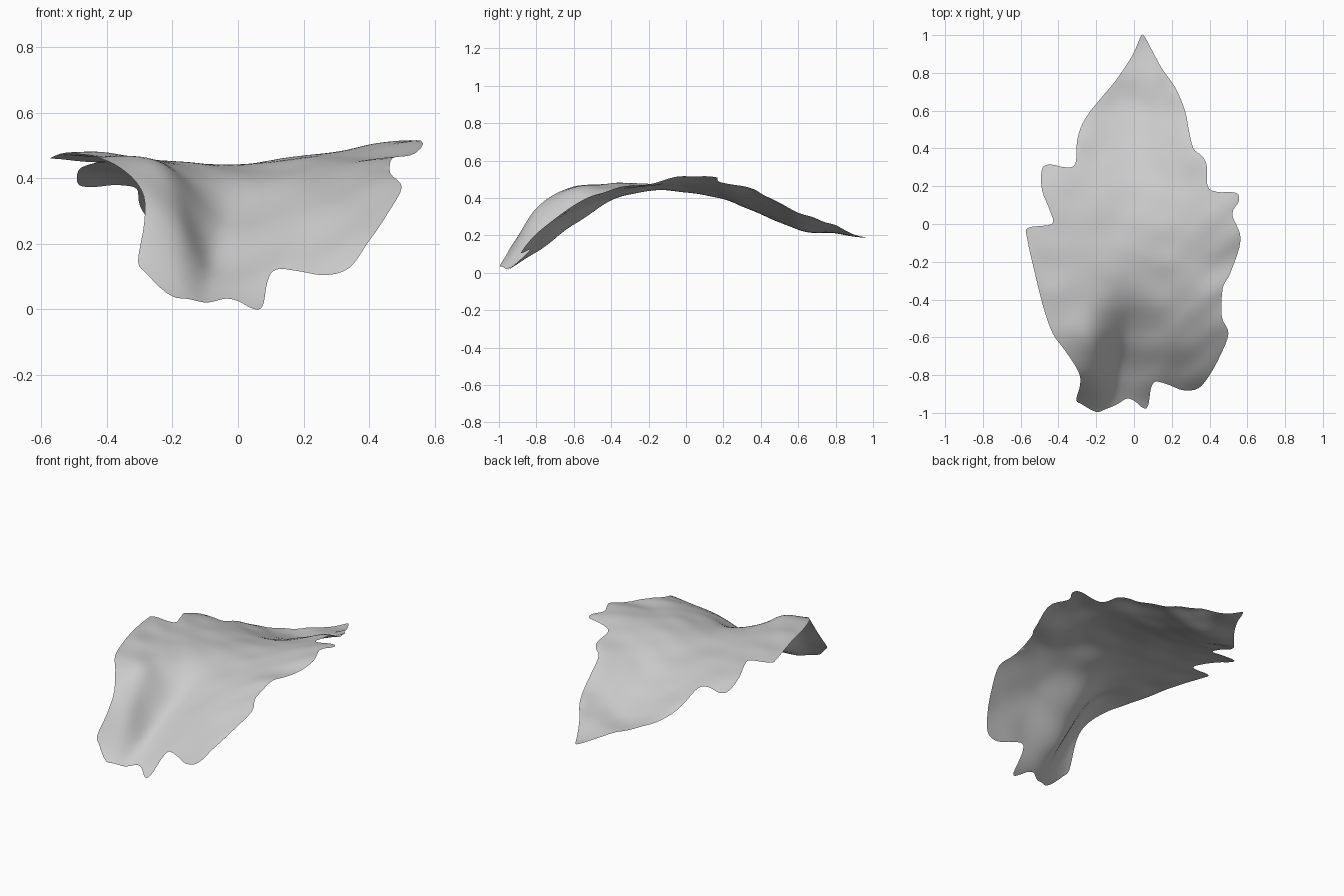
import bpy
import math
from mathutils import Vector, geometry, noise

STEP = 0.025          # spacing of the inner grid
SUBDIV = 4            # smoothing steps between outline points

# Leaf outline seen from above, clockwise from the tip
OUTLINE = [
    (.05, 1), (.09, .93), (.15, .82), (.22, .72), (.27, .6), (.29, .5),
    (.315, .4), (.36, .36), (.385, .31), (.39, .2), (.44, .17), (.54, .165),
    (.555, .12), (.52, .05), (.565, -.08), (.51, -.26), (.47, -.34),
    (.465, -.49), (.5, -.58), (.455, -.7), (.4, -.8), (.34, -.87),
    (.26, -.88), (.18, -.85), (.115, -.835), (.09, -.87), (.075, -.96),
    (.05, -.975), (0, -.935), (-.04, -.925), (-.09, -.955), (-.15, -.98),
    (-.2, -.995), (-.275, -.955), (-.305, -.93), (-.285, -.85),
    (-.295, -.78), (-.365, -.67), (-.43, -.58), (-.48, -.44), (-.52, -.28),
    (-.565, -.08), (-.56, -.02), (-.435, 0), (-.445, .07), (-.487, .18),
    (-.487, .29), (-.445, .315), (-.36, .3), (-.31, .32), (-.3, .45),
    (-.26, .555), (-.18, .66), (-.1, .755), (-.01, .89), (.03, .98),
]

# Cross-sections at even steps from stem to tip:
# midrib x, left width, right width, then five heights from edge to edge
SECTIONS = [
    (-.1, .2, .4, .05, .03, .0, -.02, 0),
    (-.08, .21, .48, .34, .27, .11, .15, .2),
    (-.04, .38, .54, .45, .43, .25, .32, .35),
    (-.01, .49, .48, .47, .45, .38, .41, .44),
    (0, .54, .53, .47, .45, .43, .455, .465),
    (.01, .54, .54, .45, .43, .43, .475, .51),
    (.02, .5, .47, .41, .395, .385, .44, .49),
    (.03, .33, .29, .33, .31, .31, .36, .42),
    (.03, .25, .25, .24, .225, .23, .27, .32),
    (.04, .13, .13, .2, .2, .205, .22, .245),
    (.05, .06, .06, .18, .18, .18, .18, .18),
]


def blend(a, b, c, d, t):
    """Smooth curve from b to c, guided by the neighbours a and d."""
    return b + 0.5 * t * (c - a + t * (2 * a - 5 * b + 4 * c - d
                                       + t * (3 * (b - c) + d - a)))


def sample(values, t):
    """Read an evenly spaced list smoothly, with t running from 0 to 1."""
    last = len(values) - 1
    pos = min(max(t, 0), 1) * last
    i = min(int(pos), last - 1)
    near = [values[min(max(i + k, 0), last)] for k in (-1, 0, 1, 2)]
    return blend(*near, pos - i)


def leaf_height(x, y):
    """Height of the arched blade, with its folded midrib and soft ripples."""
    row = [sample(column, (y + 1) / 2) for column in zip(*SECTIONS)]
    middle, left, right = row[:3]
    offset = x - middle
    across = offset / (left if offset < 0 else right)
    ripple = 0.008 * noise.noise(Vector((x * 5, y * 7, 0)))
    vein = 0.002 * math.sin((y - abs(offset)) * 30) * min(abs(across), 1)
    return sample(row[3:], (across + 1) / 2) + ripple + vein


def smooth_outline(points):
    """Round off a closed outline."""
    points = [Vector(p) for p in points]
    count = len(points)
    result = []
    for i in range(count):
        near = [points[(i + k) % count] for k in (-1, 0, 1, 2)]
        result += [blend(*near, s / SUBDIV) for s in range(SUBDIV)]
    return result


def make_material(name, colour):
    material = bpy.data.materials.new(name)
    material.use_nodes = True
    material.diffuse_color = colour
    shader = next(n for n in material.node_tree.nodes
                  if n.type == 'BSDF_PRINCIPLED')
    shader.inputs["Base Color"].default_value = colour
    return material


if "Cube" in bpy.data.objects:
    bpy.data.objects.remove(bpy.data.objects["Cube"], do_unlink=True)

# Fill the outline with an even triangle mesh
border = smooth_outline(OUTLINE)
cells = int(1 / STEP)
grid = [Vector(((i + 0.5 * (j % 2)) * STEP, j * STEP))
        for i in range(-cells, cells) for j in range(-cells, cells)]
flat, _, faces, *_ = geometry.delaunay_2d_cdt(
    border + grid, [], [list(range(len(border)))], 1, 1e-5)

# Keep only the points in use and lift them onto the blade
used = sorted({i for face in faces for i in face})
index = {old: new for new, old in enumerate(used)}
verts = [(flat[i].x, flat[i].y, leaf_height(*flat[i])) for i in used]
floor = min(v[2] for v in verts)
verts = [(x, y, z - floor) for x, y, z in verts]

# Leaf blade
mesh = bpy.data.meshes.new("leaf_blade")
mesh.from_pydata(verts, [], [[index[i] for i in face] for face in faces])
mesh.update()
if sum(p.normal.z for p in mesh.polygons) < 0:
    mesh.flip_normals()
mesh.materials.append(make_material("pale grey", (0.6, 0.6, 0.6, 1)))
leaf = bpy.data.objects.new("leaf_blade", mesh)
bpy.context.collection.objects.link(leaf)

bpy.context.view_layer.objects.active = leaf
leaf.select_set(True)
bpy.ops.object.shade_smooth()
